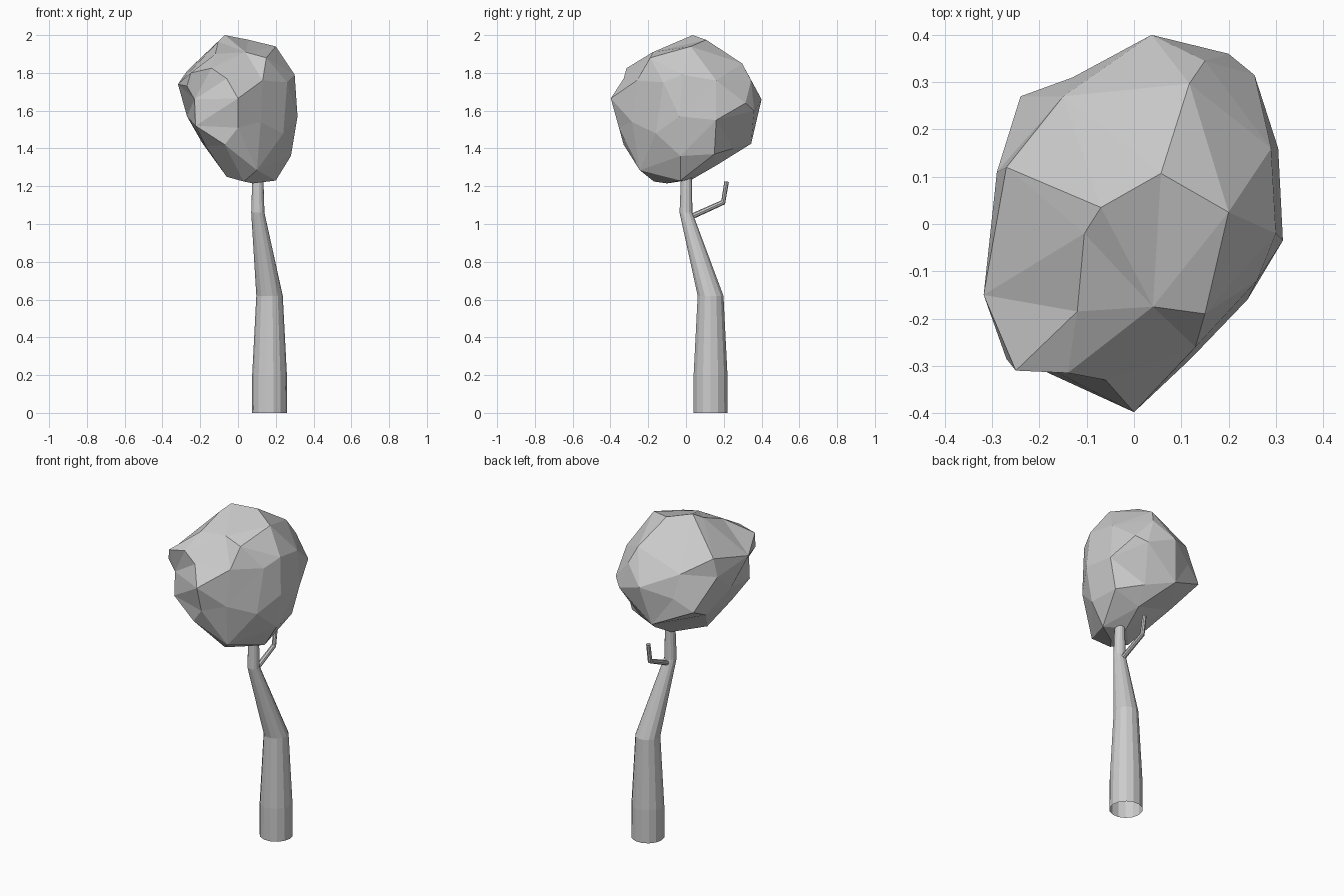
import bpy, bmesh, math
from mathutils import Vector

if "Cube" in bpy.data.objects:
    bpy.data.objects.remove(bpy.data.objects["Cube"])


def finish(name, bm):
    bmesh.ops.recalc_face_normals(bm, faces=bm.faces)
    mesh = bpy.data.meshes.new(name)
    bm.to_mesh(mesh)
    bm.free()
    ob = bpy.data.objects.new(name, mesh)
    bpy.context.collection.objects.link(ob)
    return ob


def tube(name, path, sides, level=False, cap_start=False):
    """Tapered tube through (x, y, z, radius) points; level keeps rings horizontal."""
    bm = bmesh.new()
    pts = [Vector(p[:3]) for p in path]
    rings = []
    for i, p in enumerate(path):
        axis = pts[min(i + 1, len(pts) - 1)] - pts[max(i - 1, 0)]
        if level:
            axis = Vector((0, 0, 1))
        side = Vector((1, 0, 0))
        up = axis.normalized().cross(side).normalized()
        rings.append([bm.verts.new(pts[i] + p[3] * (
            side * math.cos(a) + up * math.sin(a)))
            for a in (2 * math.pi * k / sides for k in range(sides))])
    for a, b in zip(rings, rings[1:]):
        for k in range(sides):
            j = (k + 1) % sides
            bm.faces.new((a[k], a[j], b[j], b[k]))
    bm.faces.new(rings[-1])
    if cap_start:
        bm.faces.new(rings[0])
    return finish(name, bm)


# Trunk, open at the ground
tube("trunk", [(.167, .13, 0, .093), (.167, .13, .2, .092), (.167, .13, .62, .07),
               (.105, 0, 1.06, .035), (.105, .002, 1.26, .029)], 14, level=True)

# Bent side twig
tube("twig", [(.105, .02, 1.035, .015), (.105, .197, 1.115, .014),
              (.105, .215, 1.225, .012)], 8, cap_start=True)

# Crown: faceted lump, triangulated on a sphere around its centre
crown_points = [
    # top
    (-.07, .035, 2.0), (.057, .107, 1.975), (-.105, -.02, 1.965), (.2, .025, 1.94),
    (.117, .297, 1.85), (-.12, -.185, 1.90), (.04, -.175, 1.91), (.15, -.19, 1.88),
    (-.27, .12, 1.81),
    # front
    (0, -.398, 1.665), (-.06, -.33, 1.77), (-.14, -.315, 1.825), (-.25, -.31, 1.80),
    (0, -.355, 1.51), (-.23, -.28, 1.66), (-.225, -.295, 1.52), (-.07, -.33, 1.42),
    (.12, -.285, 1.54), (.13, -.26, 1.76), (.1, -.245, 1.285), (-.17, -.2, 1.41),
    (-.27, -.285, 1.73), (.03, -.17, 1.225),
    # right
    (.26, -.12, 1.75), (.3, -.02, 1.79), (.315, -.035, 1.57), (.28, -.03, 1.36),
    (.305, .16, 1.55), (.29, .16, 1.76), (.24, -.16, 1.48), (.26, .15, 1.37),
    # back
    (.255, .315, 1.64), (.2, .36, 1.60), (.037, .4, 1.66), (-.01, .345, 1.425),
    (.13, .25, 1.40), (-.13, .31, 1.60), (-.24, .27, 1.53), (.1, .16, 1.31),
    (.15, .345, 1.76), (-.15, .27, 1.74),
    # left
    (-.318, -.15, 1.74), (-.29, .11, 1.70), (-.27, -.05, 1.57), (-.19, .08, 1.43),
    # underside
    (.2, -.03, 1.23), (.08, -.1, 1.215), (.08, .03, 1.235), (-.06, -.12, 1.25),
]
centre = Vector((0, 0, 1.6))
bm = bmesh.new()
place = bm.verts.layers.float_vector.new("place")
for p in crown_points:
    v = bm.verts.new((Vector(p) - centre).normalized())
    v[place] = Vector(p)
bmesh.ops.convex_hull(bm, input=bm.verts)
for v in bm.verts:
    v.co = v[place]
finish("crown", bm)
